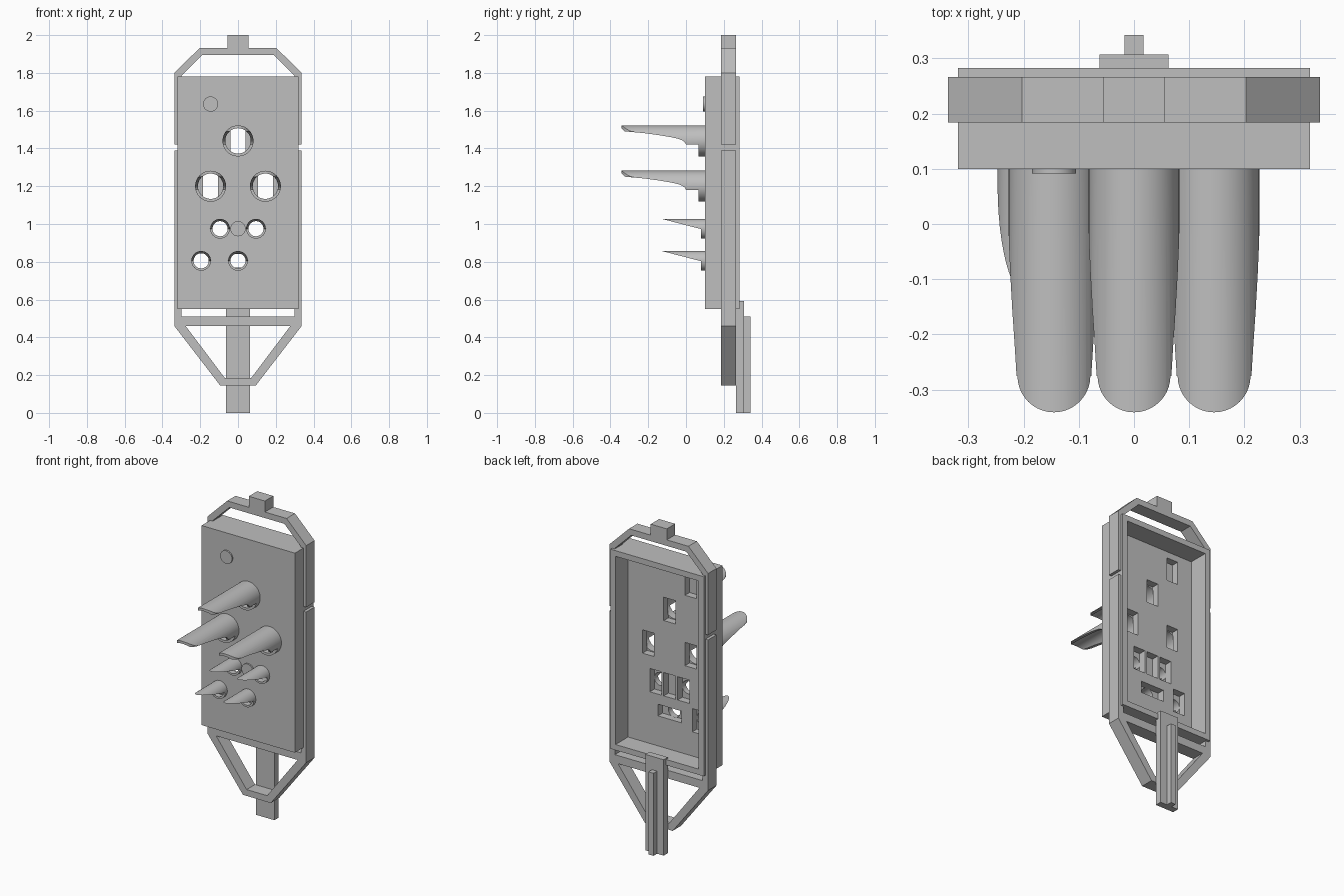
import bpy
import bmesh
import math

if "Cube" in bpy.data.objects:
    bpy.data.objects.remove(bpy.data.objects["Cube"], do_unlink=True)

GREY = 0.52
grey = bpy.data.materials.new("plain grey")
grey.use_nodes = True
grey.diffuse_color = (GREY, GREY, GREY, 1)
grey.node_tree.nodes["Principled BSDF"].inputs["Base Color"].default_value = (GREY, GREY, GREY, 1)


def prism(name, points, axis, low, high):
    """Extrude a closed 2D outline along one axis."""
    place = {"x": lambda a, b, t: (t, a, b),
             "y": lambda a, b, t: (a, t, b),
             "z": lambda a, b, t: (a, b, t)}[axis]
    bm = bmesh.new()
    ends = [[bm.verts.new(place(a, b, t)) for a, b in points] for t in (low, high)]
    bm.faces.new(ends[0])
    bm.faces.new(ends[1])
    count = len(points)
    for i in range(count):
        j = (i + 1) % count
        bm.faces.new((ends[0][i], ends[0][j], ends[1][j], ends[1][i]))
    bmesh.ops.recalc_face_normals(bm, faces=bm.faces)
    mesh = bpy.data.meshes.new(name)
    bm.to_mesh(mesh)
    bm.free()
    mesh.materials.append(grey)
    obj = bpy.data.objects.new(name, mesh)
    bpy.context.collection.objects.link(obj)
    return obj


def rect(cx, cz, half_w, half_h):
    return [(cx - half_w, cz - half_h), (cx + half_w, cz - half_h),
            (cx + half_w, cz + half_h), (cx - half_w, cz + half_h)]


def circle(cx, cz, radius, sides=48):
    return [(cx + radius * math.cos(math.tau * i / sides),
             cz + radius * math.sin(math.tau * i / sides)) for i in range(sides)]


def mirrored(half):
    """Close a right-hand outline with its mirror image."""
    return half + [(-x, z) for x, z in reversed(half)]


def carve(obj, steps):
    """Apply boolean steps, then discard the cutters."""
    for cutter, operation in steps:
        cutter.hide_render = True
        mod = obj.modifiers.new("carve", "BOOLEAN")
        mod.object = cutter
        mod.operation = operation
        mod.solver = "EXACT"
    graph = bpy.context.evaluated_depsgraph_get()
    mesh = bpy.data.meshes.new_from_object(obj.evaluated_get(graph))
    obj.modifiers.clear()
    obj.data = mesh
    for cutter, _ in steps:
        bpy.data.objects.remove(cutter, do_unlink=True)


def smooth(obj):
    bpy.ops.object.select_all(action="DESELECT")
    obj.select_set(True)
    bpy.context.view_layer.objects.active = obj
    bpy.ops.object.shade_smooth_by_angle(angle=math.radians(30))


FRONT, BACK = 0.10, 0.282
big_spots = [(0, 1.44), (-0.145, 1.20), (0.145, 1.20)]
small_spots = [(-0.095, 0.975), (0.095, 0.975), (-0.195, 0.805), (0, 0.805)]
disc_spots = [(-0.145, 1.635), (0, 0.975)]
BIG_R, BIG_BORE = 0.082, 0.067
SMALL_R, SMALL_BORE = 0.052, 0.04

# Panel: open-backed tray with rear pockets and round front holes
panel = prism("panel", rect(0, 1.165, 0.319, 0.616), "y", FRONT, BACK)
cuts = [prism("recess", rect(0, 1.165, 0.284, 0.581), "y", 0.16, 0.4)]
for x, z in big_spots + small_spots + disc_spots:
    wide = (x, z) == small_spots[-1]
    size = (0.08, 0.036) if wide else (0.04, 0.072)
    cuts.append(prism("pocket", rect(x, z, *size), "y", 0.115, 0.2))
for spots, bore in ((big_spots, BIG_BORE), (small_spots, SMALL_BORE)):
    for x, z in spots:
        cuts.append(prism("hole", circle(x, z, bore), "y", 0.0, 0.118))
carve(panel, [(c, "DIFFERENCE") for c in cuts])
smooth(panel)

# Spouts: hollow tubes cut away below by a side profile
big_side = [(0.2, -0.1), (0.066, -0.1), (0.066, -0.02), (0, -0.02), (-0.006, -0.008),
            (-0.018, 0.002), (-0.04, 0.011), (-0.08, 0.02), (-0.14, 0.03), (-0.22, 0.041),
            (-0.34, 0.052), (-0.4, 0.056), (-0.4, 0.1), (0.2, 0.1)]
small_side = [(0.2, -0.08), (0.08, -0.08), (0.08, -0.002), (-0.117, 0.049),
              (-0.2, 0.07), (-0.2, 0.1), (0.2, 0.1)]


def spout(name, x, z, radius, bore, side, rounded):
    obj = prism(name, circle(x, z, radius), "y", -0.38, FRONT + 0.002)
    profile = [(y, z + h) for y, h in side]
    steps = [(prism("bore", circle(x, z, bore), "y", -0.5, 0.3), "DIFFERENCE"),
             (prism("side_cut", profile, "x", x - 0.2, x + 0.2), "INTERSECT")]
    if rounded:
        tip = [(x + 0.066 * math.cos(a), -0.275 - 0.066 * math.sin(a))
               for a in (math.pi * i / 20 for i in range(21))]
        plan = [(x - 0.1, -0.27), (x - 0.1, 0.2), (x + 0.1, 0.2), (x + 0.1, -0.27)] + tip
        steps.append((prism("plan_cut", plan, "z", z - 0.2, z + 0.2), "INTERSECT"))
    carve(obj, steps)
    smooth(obj)


for x, z in big_spots:
    spout("large_spout", x, z, BIG_R, BIG_BORE, big_side, True)
for x, z in small_spots:
    spout("small_spout", x, z, SMALL_R, SMALL_BORE, small_side, False)

# Round buttons on the front
for x, z in disc_spots:
    smooth(prism("round_button", circle(x, z, 0.04), "y", 0.091, 0.11))

# Outer frame: upper arch with tab, lower cradle with crossbar
F0, F1 = 0.184, 0.266
arch = mirrored([(0.055, 2.0), (0.055, 1.932), (0.203, 1.932), (0.337, 1.80), (0.337, 1.42),
                 (0.30, 1.42), (0.30, 1.785), (0.188, 1.895)])
prism("frame_arch", arch, "y", F0, F1)
cradle = mirrored([(0.095, 0.146), (0.337, 0.46), (0.337, 1.39),
                   (0.30, 1.39), (0.30, 0.49), (0.07, 0.185)])
prism("frame_cradle", cradle, "y", F0, F1)
prism("frame_crossbar", rect(0, 0.486, 0.302, 0.025), "y", F0, F1)

# Stem and its rear rib
prism("stem", rect(0, 0.296, 0.0625, 0.296), "y", 0.266, 0.307)
prism("stem_rib", rect(0, 0.255, 0.017, 0.255), "y", 0.30, 0.342)
